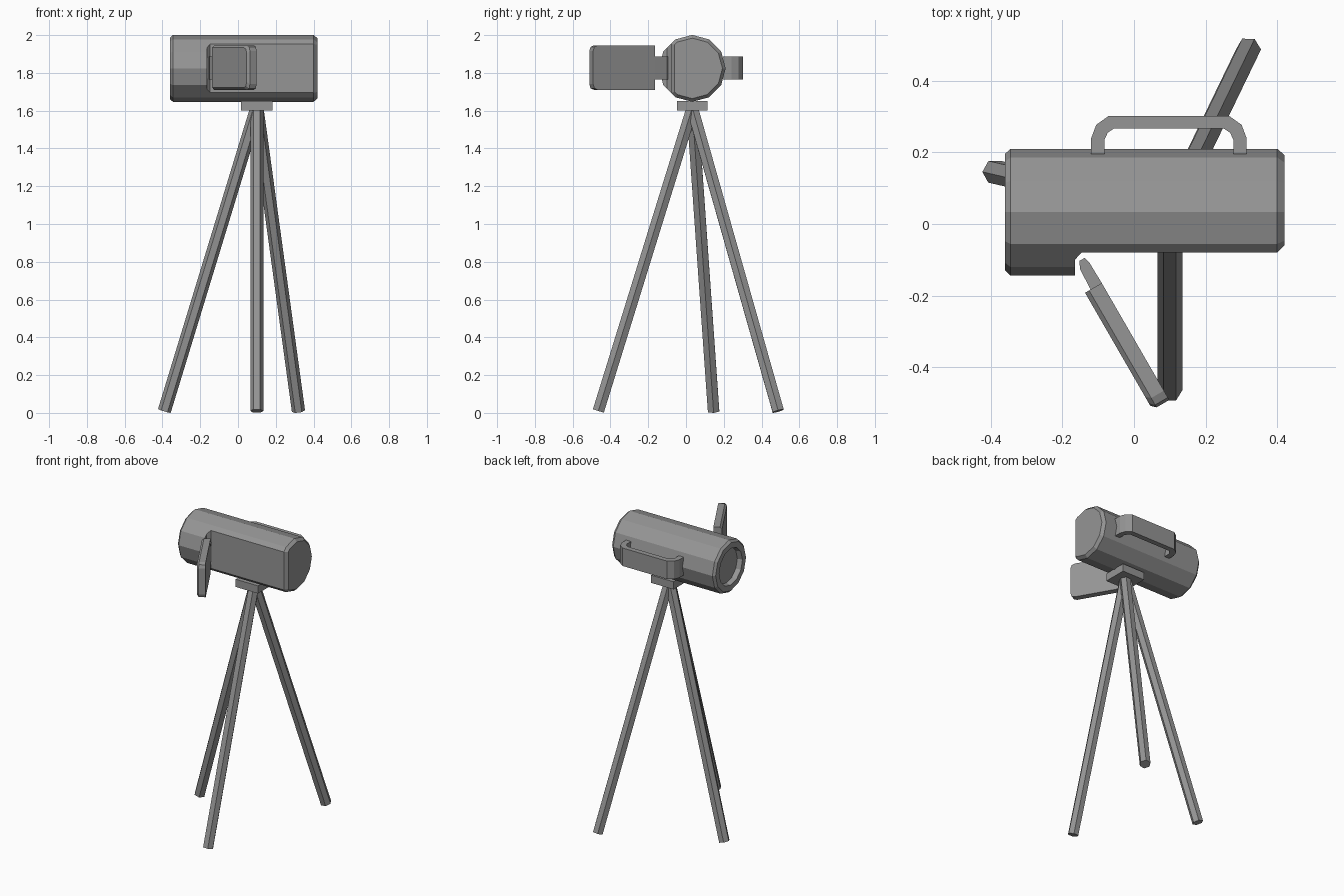
import bpy, bmesh
from math import cos, sin, pi
from mathutils import Vector

if "Cube" in bpy.data.objects:
    bpy.data.objects.remove(bpy.data.objects["Cube"])

GREY = (0.3, 0.3, 0.3, 1)
grey = bpy.data.materials.new("matte grey")
grey.use_nodes = True
grey.diffuse_color = GREY
grey.node_tree.nodes["Principled BSDF"].inputs["Base Color"].default_value = GREY


def loft(name, rings):
    """Skin a list of equal-length rings and cap both ends."""
    bm = bmesh.new()
    loops = [[bm.verts.new(p) for p in ring] for ring in rings]
    n = len(loops[0])
    for a, b in zip(loops, loops[1:]):
        for i in range(n):
            j = (i + 1) % n
            bm.faces.new((a[i], a[j], b[j], b[i]))
    bm.faces.new(loops[0])
    bm.faces.new(loops[-1])
    bmesh.ops.recalc_face_normals(bm, faces=bm.faces)
    mesh = bpy.data.meshes.new(name)
    bm.to_mesh(mesh)
    bm.free()
    mesh.materials.append(grey)
    ob = bpy.data.objects.new(name, mesh)
    bpy.context.collection.objects.link(ob)
    return ob


def plan_prism(name, outline, z0, z1):
    """Extrude a plan outline upwards."""
    return loft(name, [[(x, y, z) for x, y in outline] for z in (z0, z1)])


# Body: twelve-sided barrel with chamfered ends and a recessed lens
AXIS_Y, AXIS_Z = 0.033, 1.824
profile = [(0.42, 0.16), (0.40, 0.177), (-0.345, 0.177), (-0.36, 0.163),
           (-0.36, 0.125), (-0.325, 0.12)]
body = loft("body", [[(x, AXIS_Y + r * cos(k * pi / 6), AXIS_Z + r * sin(k * pi / 6))
                      for k in range(12)] for x, r in profile])

# Flat screen bay cut into the front of the barrel
cutter = plan_prism("bay_cutter", [
    (-0.165, -0.3), (-0.165, -0.1), (-0.147, -0.08), (0.40, -0.08),
    (0.42, -0.06), (0.5, -0.06), (0.5, -0.3)], 1.5, 2.2)
cutter.hide_render = True
cut = body.modifiers.new("screen bay", "BOOLEAN")
cut.operation = "DIFFERENCE"
cut.solver = "EXACT"
cut.object = cutter
bpy.context.view_layer.objects.active = body
bpy.ops.object.modifier_apply(modifier=cut.name)
bpy.data.objects.remove(cutter)

# Hand strap: mirrored half outline about its middle
MID = 0.0975
outer = [(0.217, 0.195), (0.217, 0.24), (0.203, 0.277), (0.168, 0.302)]
inner = [(0.153, 0.267), (0.171, 0.255), (0.18, 0.235), (0.18, 0.195)]
half_out = [(MID + x, y) for x, y in outer]
half_in = [(MID + x, y) for x, y in inner]


def flip(points):
    return [(2 * MID - x, y) for x, y in reversed(points)]


plan_prism("hand_strap", half_out + flip(half_out) + flip(half_in) + half_in, 1.765, 1.887)

# Screen hinge
plan_prism("screen_hinge", [
    (-0.121, -0.183), (-0.09, -0.165), (-0.125, -0.107), (-0.138, -0.095),
    (-0.153, -0.103), (-0.15, -0.128)], 1.765, 1.887)

# Swung-out screen: rounded far corners, chamfered on the outer side
along = Vector((0.5, -0.866, 0))
normal = Vector((0.866, 0.5, 0))
corner = Vector((-0.09, -0.165, 1.828))


def screen_ring(depth, inset):
    h, l = 0.118 - inset, 0.377 - inset
    pts = [(0, h), (l - 0.03, h), (l - 0.008, h - 0.008), (l, h - 0.03)]
    pts += [(u, -v) for u, v in reversed(pts)]
    return [corner + along * u - normal * depth + Vector((0, 0, v)) for u, v in pts]


loft("screen", [screen_ring(0, 0), screen_ring(0.041, 0), screen_ring(0.054, 0.012)])

# Mounting plate
plan_prism("mount_plate", [(0.015, -0.047), (0.183, -0.047), (0.183, 0.113), (0.015, 0.113)],
           1.6, 1.652)

# Tripod legs: hexagonal rods splayed from one point
top = Vector((0.1, 0.033, 1.615))
feet = {"front_leg": (0.1, -0.464), "right_leg": (-0.39, 0.146), "back_leg": (0.32, 0.488)}
for name, (x, y) in feet.items():
    foot = Vector((x, y, 0.01))
    turn = Vector((0, 0, 1)).rotation_difference(top - foot)
    hexagon = [turn @ Vector((0.035 * cos(k * pi / 3), 0.035 * sin(k * pi / 3), 0))
               for k in range(6)]
    loft(name, [[end + p for p in hexagon] for end in (foot, top)])
